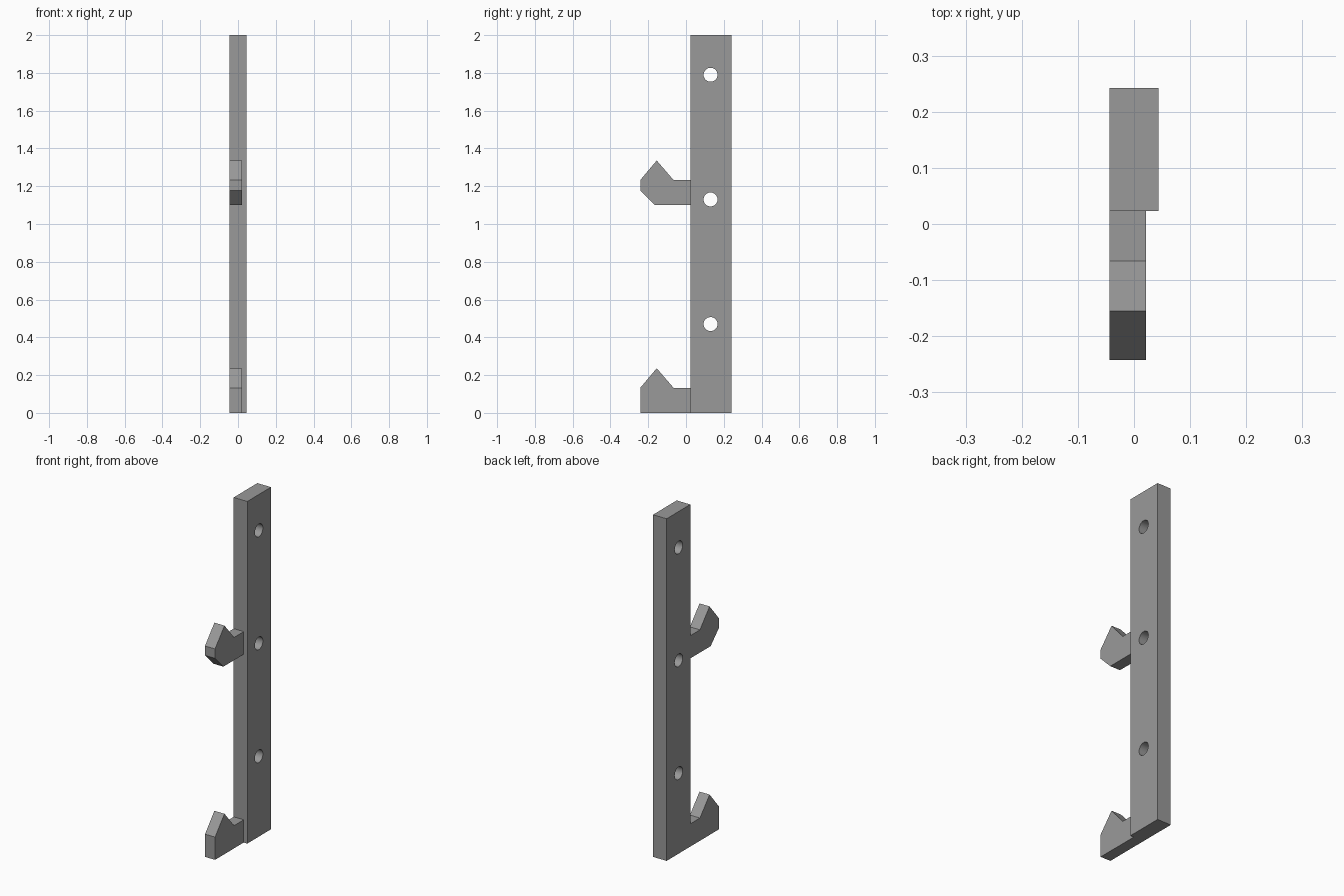
import bpy, bmesh, math
from mathutils import Matrix

if "Cube" in bpy.data.objects:
    bpy.data.objects.remove(bpy.data.objects["Cube"])

grey = bpy.data.materials.new("plain grey")
grey.diffuse_color = (0.32, 0.32, 0.32, 1)
grey.use_nodes = True
grey.node_tree.nodes["Principled BSDF"].inputs["Base Color"].default_value = grey.diffuse_color

LEFT = -0.044       # shared flush side of rail and hooks
RAIL_FRONT = 0.023


def plate(name, profile, x0, x1):
    """Extrude a (y, z) profile from x0 to x1."""
    bm = bmesh.new()
    face = bm.faces.new([bm.verts.new((x0, y, z)) for y, z in profile])
    new = bmesh.ops.extrude_face_region(bm, geom=[face])["geom"]
    verts = [v for v in new if isinstance(v, bmesh.types.BMVert)]
    bmesh.ops.translate(bm, verts=verts, vec=(x1 - x0, 0, 0))
    bmesh.ops.recalc_face_normals(bm, faces=bm.faces)
    mesh = bpy.data.meshes.new(name)
    bm.to_mesh(mesh)
    bm.free()
    mesh.materials.append(grey)
    obj = bpy.data.objects.new(name, mesh)
    bpy.context.collection.objects.link(obj)
    return obj


# Upright mounting rail
rail = plate("rail", [(RAIL_FRONT, 0), (0.242, 0), (0.242, 2), (RAIL_FRONT, 2)],
             LEFT, 0.044)

# Three screw holes drilled sideways through the rail
bm = bmesh.new()
for z in (0.47, 1.13, 1.79):
    bmesh.ops.create_cone(bm, cap_ends=True, segments=32, radius1=0.037,
                          radius2=0.037, depth=0.3,
                          matrix=Matrix.Translation((0, 0.13, z))
                          @ Matrix.Rotation(math.pi / 2, 4, 'Y'))
mesh = bpy.data.meshes.new("hole_cutter")
bm.to_mesh(mesh)
bm.free()
mesh.materials.append(grey)
cutter = bpy.data.objects.new("hole_cutter", mesh)
bpy.context.collection.objects.link(cutter)
cutter.hide_render = True

cut = rail.modifiers.new("screw_holes", 'BOOLEAN')
cut.operation = 'DIFFERENCE'
cut.solver = 'EXACT'
cut.object = cutter
bpy.context.view_layer.objects.active = rail
rail.select_set(True)
bpy.ops.object.modifier_apply(modifier=cut.name)
bpy.data.objects.remove(cutter)
bpy.ops.object.shade_smooth_by_angle(angle=math.radians(30))

# Hooks with a pointed tip; the upper one has a chamfered underside
tip = [(-0.242, 0.133), (-0.155, 0.236), (-0.066, 0.133), (RAIL_FRONT, 0.133)]
lower = [(RAIL_FRONT, 0), (-0.242, 0)]
upper = [(RAIL_FRONT, 0), (-0.165, 0), (-0.242, 0.078)]
for name, base, z0 in (("lower_hook", lower, 0), ("upper_hook", upper, 1.1)):
    plate(name, [(y, z + z0) for y, z in base + tip], LEFT, 0.021)
